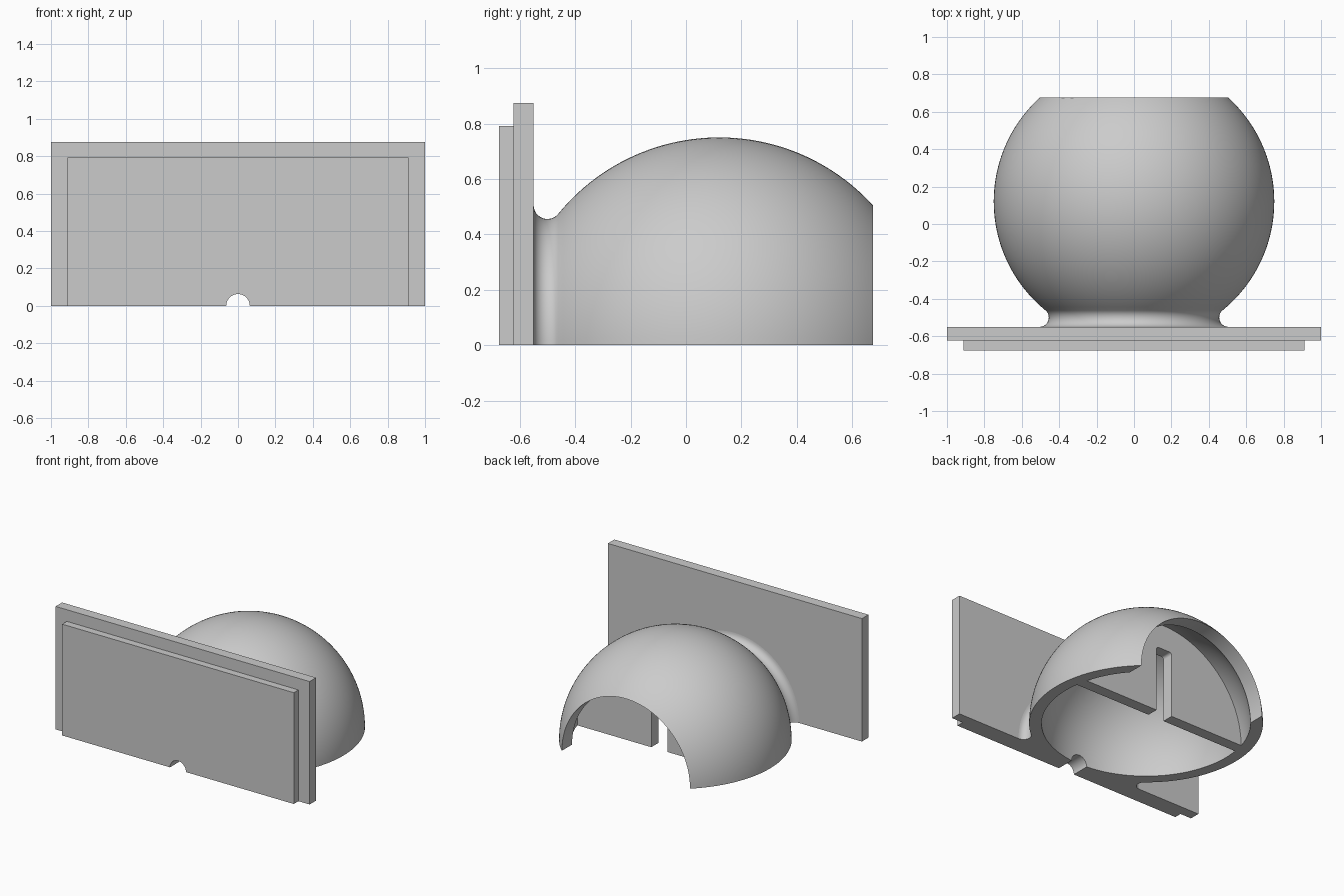
import bpy, bmesh, math
from mathutils import Matrix

cube = bpy.data.objects.get("Cube")
if cube:
    bpy.data.objects.remove(cube)

grey = bpy.data.materials.new("light_grey")
grey.use_nodes = True
grey.diffuse_color = (0.6, 0.6, 0.6, 1)
grey.node_tree.nodes["Principled BSDF"].inputs["Base Color"].default_value = (0.6, 0.6, 0.6, 1)

CENTRE_Y, OUTER, INNER = 0.12, 0.75, 0.67   # hollow sphere
PLATE_BACK, REAR = -0.55, 0.675
NOTCH = 0.063


def add_object(name, bm):
    bmesh.ops.recalc_face_normals(bm, faces=bm.faces)
    mesh = bpy.data.meshes.new(name)
    bm.to_mesh(mesh)
    bm.free()
    mesh.materials.append(grey)
    obj = bpy.data.objects.new(name, mesh)
    bpy.context.collection.objects.link(obj)
    return obj


def box(name, half_width, y0, y1, height):
    bm = bmesh.new()
    bmesh.ops.create_cube(bm, size=1)
    bmesh.ops.scale(bm, vec=(2 * half_width, y1 - y0, height), verts=bm.verts)
    bmesh.ops.translate(bm, vec=(0, (y0 + y1) / 2, height / 2), verts=bm.verts)
    return add_object(name, bm)


def arc(cx, cy, radius, start, end, steps):
    return [(cx + radius * math.cos(start + (end - start) * i / steps),
             cy + radius * math.sin(start + (end - start) * i / steps))
            for i in range(steps + 1)]


# Front plates
back_plate = box("back_plate", 1.0, -0.623, PLATE_BACK, 0.875)
front_plate = box("front_plate", 0.912, -REAR, -0.623, 0.792)

# Dome profile: collar fillet, outer sphere, straight rear bore, inner sphere
fillet = 0.05
fillet_y = PLATE_BACK + fillet
fillet_x = math.sqrt((OUTER + fillet) ** 2 - (fillet_y - CENTRE_Y) ** 2)
join = math.atan2(fillet_y - CENTRE_Y, fillet_x)
rim_angle = math.asin((REAR - CENTRE_Y) / OUTER)
rim = OUTER * math.cos(rim_angle)
bore_angle = math.acos(rim / INNER)
embed = PLATE_BACK - 0.01
profile = [(0, embed), (fillet_x, embed)]
profile += arc(fillet_x, fillet_y, fillet, -math.pi / 2, join - math.pi, 12)
profile += arc(0, CENTRE_Y, OUTER, join, rim_angle, 48)[1:]
profile += arc(0, CENTRE_Y, INNER, bore_angle, -math.pi / 2, 48)

# Half turn about the y axis, closed underneath
bm = bmesh.new()
verts = [bm.verts.new((r, y, 0)) for r, y in profile]
edges = [bm.edges.new(pair) for pair in zip(verts, verts[1:])]
bmesh.ops.spin(bm, geom=verts + edges, cent=(0, 0, 0), axis=(0, -1, 0),
               angle=math.pi, steps=72)
bmesh.ops.remove_doubles(bm, verts=bm.verts, dist=0.00001)
bmesh.ops.holes_fill(bm, edges=[e for e in bm.edges if e.is_boundary], sides=0)
dome = add_object("dome_shell", bm)

# Inner divider with a round-cornered slot
slot_top, corner = 0.47, 0.02
outline = arc(0, 0, 0.68, 0, math.pi, 64)
outline += [(-NOTCH, 0)]
outline += arc(-NOTCH + corner, slot_top - corner, corner, math.pi, math.pi / 2, 5)
outline += arc(NOTCH - corner, slot_top - corner, corner, math.pi / 2, 0, 5)
outline += [(NOTCH, 0)]
bm = bmesh.new()
face = bm.faces.new([bm.verts.new((x, 0.22, z)) for x, z in outline])
grown = bmesh.ops.extrude_face_region(bm, geom=[face])["geom"]
bmesh.ops.translate(bm, vec=(0, 0.08, 0),
                    verts=[v for v in grown if isinstance(v, bmesh.types.BMVert)])
divider = add_object("inner_divider", bm)

# Cable notch through the plates and the front of the dome
bm = bmesh.new()
bmesh.ops.create_cone(bm, cap_ends=True, segments=48, radius1=NOTCH, radius2=NOTCH, depth=0.5,
                      matrix=Matrix.Translation((0, -0.6, 0)) @ Matrix.Rotation(math.pi / 2, 4, 'X'))
cutter = add_object("notch_cutter", bm)
cutter.hide_render = True

for part in (back_plate, front_plate, dome):
    cut = part.modifiers.new("notch", 'BOOLEAN')
    cut.operation = 'DIFFERENCE'
    cut.solver = 'EXACT'
    cut.object = cutter
    bpy.context.view_layer.objects.active = part
    bpy.ops.object.modifier_apply(modifier=cut.name)
bpy.data.objects.remove(cutter)

# Smooth curves, sharp edges
bpy.ops.object.select_all(action='DESELECT')
for part in (back_plate, front_plate, dome, divider):
    part.select_set(True)
bpy.context.view_layer.objects.active = dome
bpy.ops.object.shade_smooth_by_angle(angle=math.radians(30))
